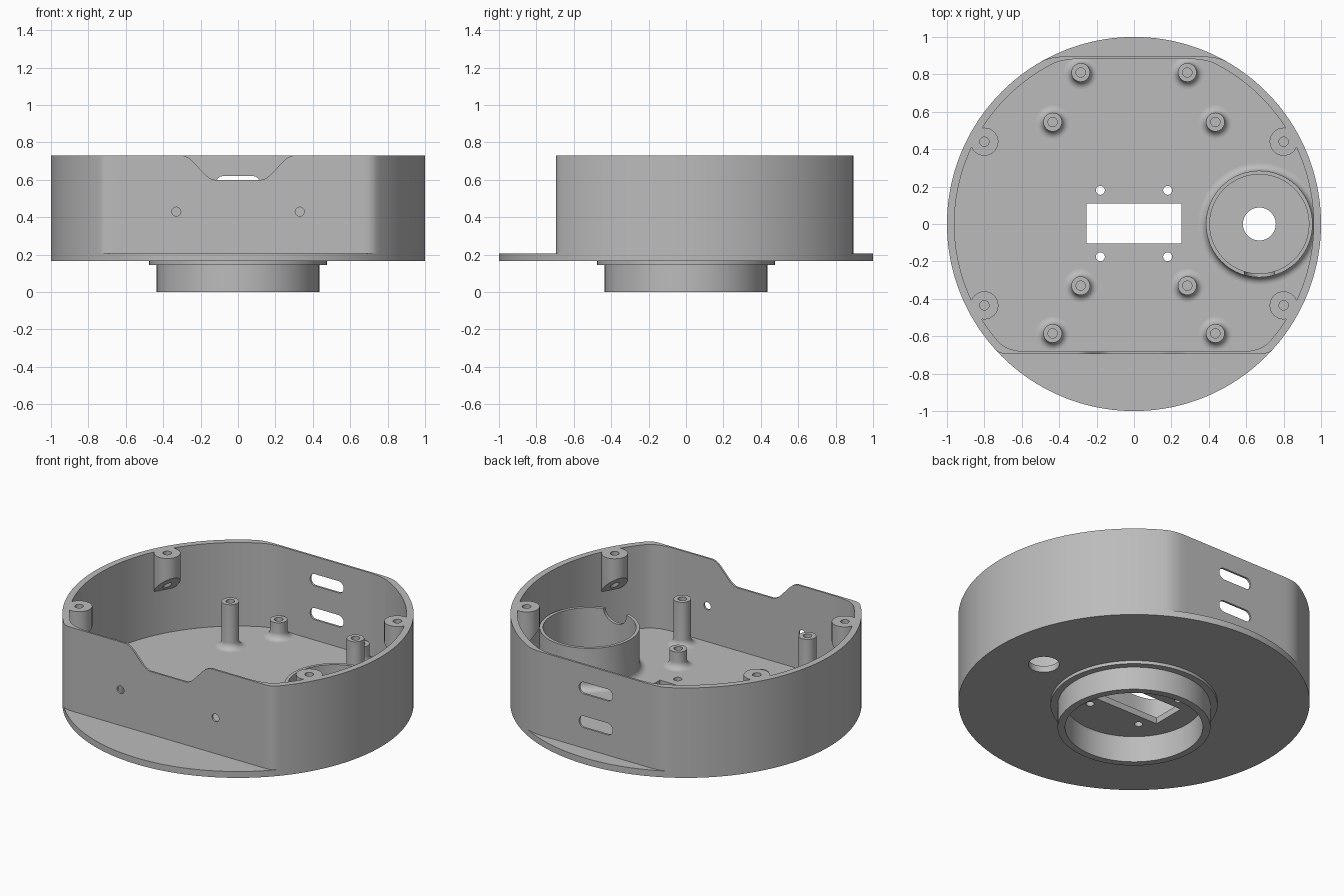
import bpy, bmesh, math
from math import sin, cos, pi, hypot

old = bpy.data.objects.get("Cube")
if old:
    bpy.data.objects.remove(old)

grey = bpy.data.materials.new("matte grey")
grey.use_nodes = True
grey.diffuse_color = (0.5, 0.5, 0.5, 1)
grey.node_tree.nodes["Principled BSDF"].inputs["Base Color"].default_value = (0.5, 0.5, 0.5, 1)

FLOOR, RIM, UNDER = 0.205, 0.73, 0.165
SEGMENTS = 256


def finish(name, bm):
    bmesh.ops.recalc_face_normals(bm, faces=bm.faces[:])
    mesh = bpy.data.meshes.new(name)
    bm.to_mesh(mesh)
    bm.free()
    mesh.materials.append(grey)
    obj = bpy.data.objects.new(name, mesh)
    bpy.context.collection.objects.link(obj)
    return obj


def prism(name, outline, lo, hi, axis="z"):
    """Extrude a 2D outline along z, or along y when it is drawn in x and z."""
    bm = bmesh.new()
    rows = [[bm.verts.new((a, b, h) if axis == "z" else (a, h, b)) for a, b in outline]
            for h in (lo, hi)]
    for row in rows:
        bm.faces.new(row)
    n = len(outline)
    for i in range(n):
        j = (i + 1) % n
        bm.faces.new((rows[0][i], rows[0][j], rows[1][j], rows[1][i]))
    return finish(name, bm)


def lathe(name, profile, x=0, y=0, n=64):
    """Spin a closed radius/height profile into a ring."""
    bm = bmesh.new()
    rings = [[bm.verts.new((x + r * cos(2 * pi * i / n), y + r * sin(2 * pi * i / n), z))
              for i in range(n)] for r, z in profile]
    for k, ring in enumerate(rings):
        above = rings[(k + 1) % len(rings)]
        for i in range(n):
            j = (i + 1) % n
            bm.faces.new((ring[i], ring[j], above[j], above[i]))
    return finish(name, bm)


def circle(r, a=0, b=0, n=32):
    return [(a + r * cos(2 * pi * i / n), b + r * sin(2 * pi * i / n)) for i in range(n)]


def combine(target, tool, operation="DIFFERENCE"):
    mod = target.modifiers.new("combine", "BOOLEAN")
    mod.operation, mod.solver, mod.object = operation, "EXACT", tool
    bpy.context.view_layer.objects.active = target
    bpy.ops.object.modifier_apply(modifier=mod.name)
    bpy.data.objects.remove(tool)


def soft_min(a, b, k):
    return min(a, b) - max(k - abs(a - b), 0) ** 2 / (4 * k)


def body_outline(radius, front, back, k_front, k_back):
    """Circle flattened at front and back with softened corners."""
    pts = []
    for i in range(SEGMENTS):
        a = 2 * pi * i / SEGMENTS
        flat = (back if sin(a) > 0 else front) / max(abs(sin(a)), 1e-4)
        r = soft_min(radius, flat, k_back if sin(a) > 0 else k_front)
        pts.append((r * cos(a), r * sin(a)))
    return pts


def fillet(r, size, steps=8):
    """Concave flare from the floor up to radius r."""
    return [(r + size * (1 - sin(t)), FLOOR + size * (1 - cos(t)))
            for t in (pi / 2 * i / steps for i in range(steps + 1))]


# Round base plate with its openings
base = prism("base_plate", circle(1, n=SEGMENTS), UNDER, FLOOR)
combine(base, prism("cutter", [(-.255, -.105), (.255, -.105), (.255, .11), (-.255, .11)], 0, 1))
for x in (-.18, .18):
    for y in (-.175, .18):
        combine(base, prism("cutter", circle(.024, x, y), 0, 1))
combine(base, prism("cutter", circle(.088, .67, 0, 48), 0, 1))

# Side wall, hollowed out
wall = prism("side_wall", body_outline(1, .695, .895, .03, .03), FLOOR, RIM)
combine(wall, prism("cutter", body_outline(.96, .683, .882, .08, .03), 0, 1))

# Screw bosses hung on the wall, undersides sloping into it
for x in (-.8, .8):
    for y in (-.435, .44):
        boss = prism("screw_boss", circle(.075, x, y), .5, RIM)
        for v in boss.data.vertices:
            if v.co.z < .6:
                v.co.z = .6 - 1.0 * (hypot(v.co.x, v.co.y) - .84)
        combine(wall, boss, "UNION")
        combine(wall, prism("cutter", circle(.025, x, y, 24), .3, 1))

# Curved cable notch in the front
steps = 16
right = [(.12 + .18 * i / steps, .665 - .065 * cos(pi * i / steps)) for i in range(steps + 1)]
notch = right + [(.3, .8), (-.3, .8)] + [(-x, z) for x, z in reversed(right)]
combine(wall, prism("cutter", notch, -.9, -.5, "y"))

# Small front holes
for x in (-.33, .33):
    combine(wall, prism("cutter", circle(.024, x, .43), -.9, -.5, "y"))

# Rounded slots in the back
for z in (.583, .37):
    slot = [(x + math.copysign(.08, x), z + h) for x, h in circle(.037, n=34)]
    combine(wall, prism("cutter", slot, .7, 1.1, "y"))

# Hollow standoffs with flared feet, tall and short
for x, y, top in ((.435, -.585, .485), (.435, .545, .485), (.285, -.33, .31), (.285, .81, .31)):
    for side, label in ((1, "left"), (-1, "right")):
        profile = [(.025, .19), (.09, .19)] + [(r, z) for r, z in reversed(fillet(.05, .04)[::-1])]
        lathe(label + "_standoff", profile + [(.05, top), (.025, top)], side * x, y, 32)

# Round cup with a half-round notch in its rim
cup_profile = [(.265, .19), (.325, .19)] + fillet(.285, .04) + [(.285, .466), (.265, .466)]
cup = lathe("round_cup", cup_profile, .67, 0, 96)
combine(cup, prism("cutter", circle(.08, .67, .466), -.4, -.15, "y"))

# Collar and flange below the base
lathe("bottom_collar", [(.392, 0), (.435, 0), (.435, .145), (.475, .145),
                        (.475, UNDER), (.392, UNDER)], n=128)

# Smooth curved sides while keeping sharp edges
bpy.ops.object.select_all(action="DESELECT")
for obj in bpy.context.scene.objects:
    if obj.type == "MESH" and grey.name in obj.data.materials:
        obj.select_set(True)
        bpy.context.view_layer.objects.active = obj
bpy.ops.object.shade_smooth_by_angle(angle=math.radians(30))
